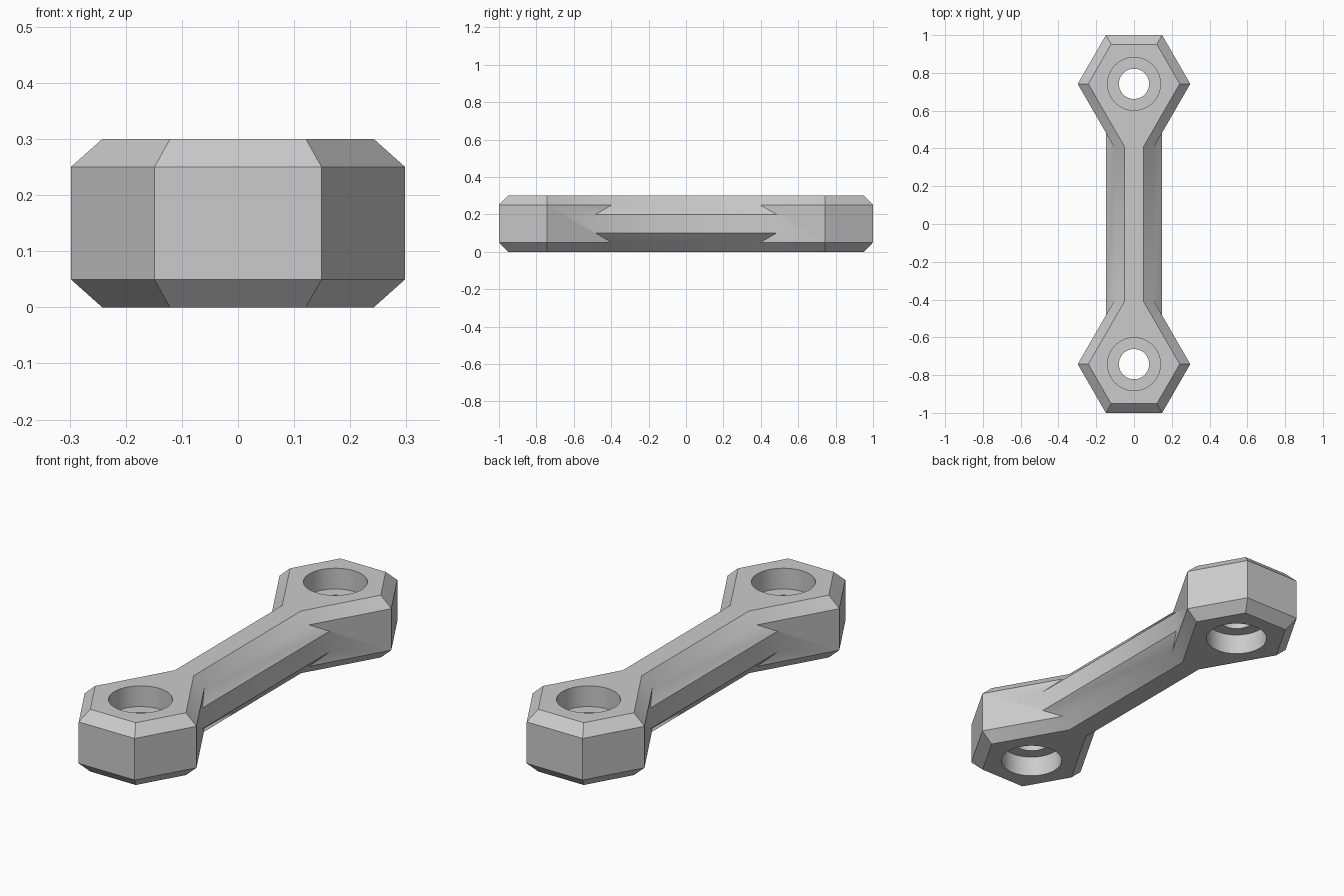
import bpy
import bmesh
from math import sqrt, pi, radians, cos, sin

default = bpy.data.objects.get("Cube")
if default:
    bpy.data.objects.remove(default, do_unlink=True)

metal = bpy.data.materials.new("plain grey")
metal.use_nodes = True
grey = (0.6, 0.6, 0.6, 1.0)
metal.diffuse_color = grey
metal.node_tree.nodes["Principled BSDF"].inputs["Base Color"].default_value = grey

R = 0.298                    # hexagon corner radius
RT = 0.242                   # same on the bevelled top
APOTHEM = R * sqrt(3) / 2
CY = 1 - APOTHEM             # head centre
TOP, RIM, SIDE = 0.15, 0.10, 0.05   # heights above mid plane
W, WT = R / 2, 0.05          # bar half widths, widest and on top
WC = (W + WT) / 2


def flank(x, radius):
    """y where the inner hexagon side, extended, reaches x."""
    return CY - (radius - x) * sqrt(3)


def make_object(name, bm):
    bmesh.ops.recalc_face_normals(bm, faces=bm.faces)
    mesh = bpy.data.meshes.new(name)
    bm.to_mesh(mesh)
    bm.free()
    mesh.materials.append(metal)
    obj = bpy.data.objects.new(name, mesh)
    bpy.context.collection.objects.link(obj)
    return obj


# One eighth of the link, mirrored three times
end_t, end = CY + RT * sqrt(3) / 2, 1.0
pts = {
    "top_mid": (0, 0, TOP), "top_end": (0, end_t, TOP),
    "at": (RT / 2, end_t, TOP), "bt": (RT, CY, TOP),
    "ct": (WT, flank(WT, RT), TOP), "mt": (WT, 0, TOP),
    "end": (0, end, RIM), "a": (R / 2, end, RIM),
    "b": (R, CY, RIM), "c": (WC, flank(WC, R), RIM),
    "d": (W, flank(W, R), SIDE), "m": (W, 0, SIDE),
    "end0": (0, end, 0), "a0": (R / 2, end, 0), "b0": (R, CY, 0),
    "d0": (W, flank(W, R), 0), "m0": (W, 0, 0),
}
faces = [
    "top_mid mt ct bt at top_end",
    "top_end at a end", "at bt b a", "bt ct c b",       # bevels
    "end a a0 end0", "a b b0 a0", "b c d d0 b0",        # head walls
    "ct mt m d c", "d m m0 d0",                         # bar
]
bm = bmesh.new()
verts = {k: bm.verts.new(p) for k, p in pts.items()}
for names in faces:
    bm.faces.new([verts[n] for n in names.split()])
for axis in "XYZ":
    geom = bm.verts[:] + bm.edges[:] + bm.faces[:]
    bmesh.ops.mirror(bm, geom=geom, axis=axis, merge_dist=0.0001)
bmesh.ops.remove_doubles(bm, verts=bm.verts, dist=0.0001)
bmesh.ops.recalc_face_normals(bm, faces=bm.faces)
bmesh.ops.dissolve_limit(bm, angle_limit=radians(1), verts=bm.verts, edges=bm.edges)
bmesh.ops.translate(bm, verts=bm.verts, vec=(0, 0, TOP))
link = make_object("link_body", bm)


def bore_cutter(name, y, sides=48):
    """Stepped bore: wide at both faces, narrow in the middle."""
    profile = [(0.14, -0.1), (0.14, 0.1), (0.08, 0.1),
               (0.08, 0.2), (0.14, 0.2), (0.14, 0.4)]
    bm = bmesh.new()
    rings = [[bm.verts.new((r * cos(2 * pi * i / sides),
                            y + r * sin(2 * pi * i / sides), z))
              for i in range(sides)] for r, z in profile]
    for low, high in zip(rings, rings[1:]):
        for i in range(sides):
            j = (i + 1) % sides
            bm.faces.new((low[i], low[j], high[j], high[i]))
    bm.faces.new(rings[0][::-1])
    bm.faces.new(rings[-1])
    return make_object(name, bm)


# Cut a stepped bore through each head
bpy.context.view_layer.objects.active = link
cutters = [bore_cutter("front_bore_cutter", -CY), bore_cutter("back_bore_cutter", CY)]
for cutter in cutters:
    cutter.hide_render = True
    mod = link.modifiers.new("bore", "BOOLEAN")
    mod.operation = "DIFFERENCE"
    mod.solver = "EXACT"
    mod.object = cutter
    bpy.ops.object.modifier_apply(modifier=mod.name)
for cutter in cutters:
    bpy.data.objects.remove(cutter, do_unlink=True)

bpy.ops.object.select_all(action="DESELECT")
link.select_set(True)
bpy.context.view_layer.objects.active = link
bpy.ops.object.shade_smooth_by_angle(angle=radians(35))
